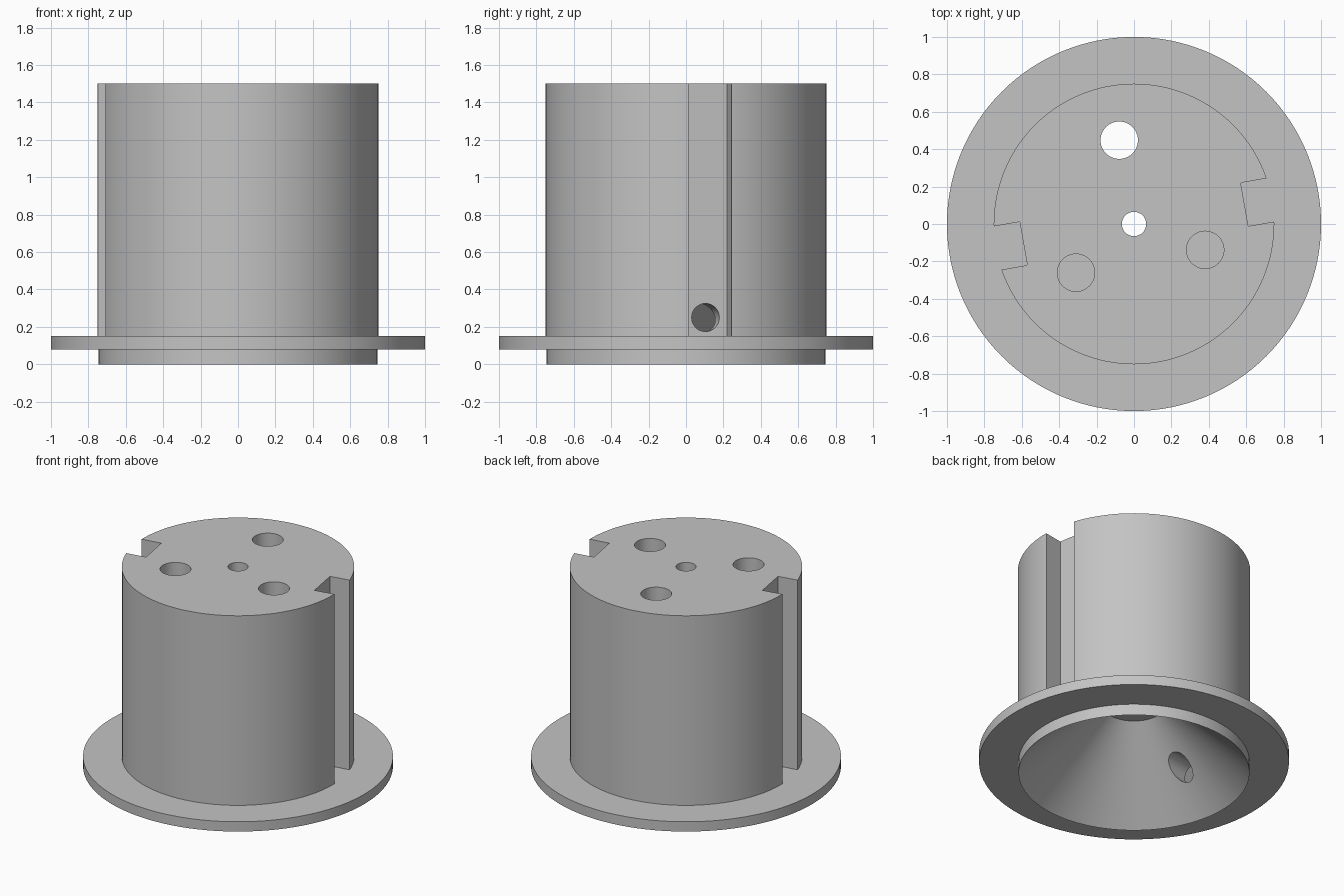
import bpy
import bmesh
from math import radians, cos, sin, pi
from mathutils import Matrix, Vector

default = bpy.data.objects.get("Cube")
if default:
    bpy.data.objects.remove(default, do_unlink=True)

TOP = 1.5
FLANGE_TOP = 0.15
TILT = radians(10)      # slots, cross bore and blind holes share this turn

# Single grey material
grey = bpy.data.materials.new("plain grey")
grey.use_nodes = True
colour = (0.55, 0.55, 0.55, 1)
grey.diffuse_color = colour
grey.node_tree.nodes["Principled BSDF"].inputs["Base Color"].default_value = colour


def make_object(name, bm):
    bmesh.ops.recalc_face_normals(bm, faces=bm.faces)
    mesh = bpy.data.meshes.new(name)
    bm.to_mesh(mesh)
    bm.free()
    mesh.materials.append(grey)
    obj = bpy.data.objects.new(name, mesh)
    bpy.context.collection.objects.link(obj)
    return obj


def lathe(name, profile, steps=128):
    """Revolve a closed (radius, height) outline around z."""
    bm = bmesh.new()
    verts = [bm.verts.new((r, 0, z)) for r, z in profile]
    edges = [bm.edges.new((v, verts[i - 1])) for i, v in enumerate(verts)]
    bmesh.ops.spin(bm, geom=verts + edges, cent=(0, 0, 0), axis=(0, 0, 1),
                   angle=2 * pi, steps=steps, use_merge=True)
    bmesh.ops.remove_doubles(bm, verts=bm.verts, dist=1e-5)
    return make_object(name, bm)


def cylinder_cutter(name, radius, depth, matrix):
    bm = bmesh.new()
    bmesh.ops.create_cone(bm, cap_ends=True, segments=48, radius1=radius,
                          radius2=radius, depth=depth, matrix=matrix)
    return make_object(name, bm)


def hole_cutter(name, radius, distance, angle, bottom):
    """Vertical drill from above the top face down to the given height."""
    depth = TOP + 0.1 - bottom
    spot = Vector((distance * cos(angle), distance * sin(angle), bottom + depth / 2))
    return cylinder_cutter(name, radius, depth, Matrix.Translation(spot))


def slot_cutter(name, angle):
    """Square-sided keyway running from the flange to the top."""
    bm = bmesh.new()
    height = TOP + 0.1 - FLANGE_TOP
    matrix = (Matrix.Rotation(angle, 4, 'Z')
              @ Matrix.Translation((0.8, 0, FLANGE_TOP + height / 2))
              @ Matrix.Diagonal((0.4, 0.235, height, 1)))
    bmesh.ops.create_cube(bm, size=1, matrix=matrix)
    return make_object(name, bm)


# Flanged drum with a conical underside and a centre bore
drum = lathe("flanged_drum", [
    (0.065, 0.5), (0.2, 0.5), (0.745, 0), (0.745, 0.08), (1, 0.08),
    (1, FLANGE_TOP), (0.75, FLANGE_TOP), (0.75, TOP), (0.065, TOP)])

# Two keyways, one through hole, two blind holes and a cross bore
cutters = [
    slot_cutter("left_slot", TILT),
    slot_cutter("right_slot", TILT + pi),
    hole_cutter("through_hole", 0.1, 0.455, radians(100), -0.1),
    hole_cutter("blind_hole_right", 0.1, 0.405, radians(220), 1.0),
    hole_cutter("blind_hole_left", 0.1, 0.405, radians(340), 1.0),
    cylinder_cutter("cross_bore", 0.075, 1.8,
                    Matrix.Translation((0, 0, 0.25))
                    @ Matrix.Rotation(TILT, 4, 'Z')
                    @ Matrix.Rotation(pi / 2, 4, 'Y')),
]

bpy.ops.object.select_all(action='DESELECT')
drum.select_set(True)
bpy.context.view_layer.objects.active = drum
for cutter in cutters:
    cut = drum.modifiers.new(cutter.name, 'BOOLEAN')
    cut.operation = 'DIFFERENCE'
    cut.solver = 'EXACT'
    cut.object = cutter
    cutter.hide_render = True
    bpy.ops.object.modifier_apply(modifier=cut.name)
    bpy.data.objects.remove(cutter, do_unlink=True)

# Smooth walls, crisp rims
bpy.ops.object.shade_smooth_by_angle(angle=radians(30))
